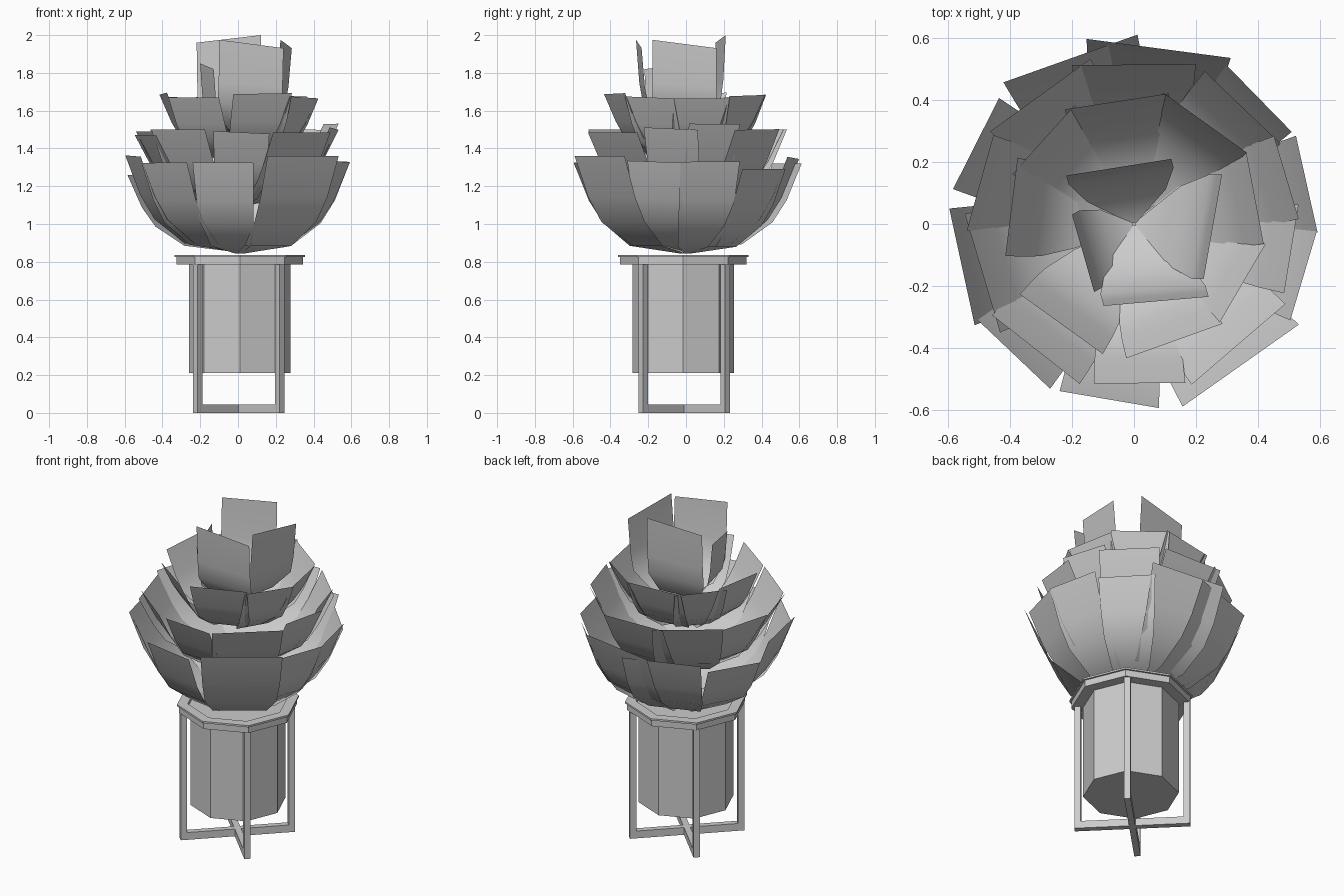
import bpy, bmesh, math, random
from mathutils import Vector

if "Cube" in bpy.data.objects:
    bpy.data.objects.remove(bpy.data.objects["Cube"])

random.seed(4)


def finish(name, bm, smooth=False):
    me = bpy.data.meshes.new(name)
    bm.to_mesh(me)
    bm.free()
    ob = bpy.data.objects.new(name, me)
    bpy.context.collection.objects.link(ob)
    if smooth:
        for p in me.polygons:
            p.use_smooth = True
    return ob


def lathe(name, profile, cx=0.01, cy=-0.015, n=8):
    """Octagonal turned solid; the profile starts and ends with caps."""
    bm = bmesh.new()
    rings = []
    for r, z in profile:
        rings.append([bm.verts.new((cx + r * math.cos(2 * math.pi * i / n),
                                    cy + r * math.sin(2 * math.pi * i / n), z)) for i in range(n)])
    for a, b in zip(rings, rings[1:]):
        for i in range(n):
            j = (i + 1) % n
            bm.faces.new((a[i], a[j], b[j], b[i]))
    bm.faces.new(rings[0][::-1])
    bm.faces.new(rings[-1])
    return finish(name, bm)


def box(name, size, at, turn):
    """Box placed along a direction turned around the stand centre."""
    bm = bmesh.new()
    bmesh.ops.create_cube(bm, size=1)
    bmesh.ops.scale(bm, vec=size, verts=bm.verts)
    bmesh.ops.translate(bm, vec=at, verts=bm.verts)
    ob = finish(name, bm)
    ob.rotation_euler.z = turn
    ob.location = (0.003, -0.01, 0)
    return ob


# Faceted pot with rim and soil
lathe("pot", [(0.269, 0.21), (0.269, 0.785), (0.335, 0.785), (0.335, 0.825),
              (0.346, 0.825), (0.346, 0.836), (0.285, 0.836), (0.285, 0.815)])

# Stand: four legs on the diagonals and a crossed base
for i in range(4):
    box(f"stand_leg_{i}", (0.036, 0.036, 0.79), (0.307, 0, 0.395), math.radians(45 + 90 * i))
for i in range(2):
    box(f"stand_cross_bar_{i}", (0.61, 0.036, 0.045), (0, 0, 0.0225), math.radians(45 + 90 * i))


def leaf(name, angle, half, tip, radius, base, shape, yaw=0.0, tilt=0.0):
    """Folded leaf strip; shape = (radius fraction, height fraction, width fraction)."""
    a, b = math.radians(angle), math.radians(angle + yaw)
    out = Vector((math.cos(a), math.sin(a), 0))
    side = Vector((-math.sin(b), math.cos(b), 0))
    bm = bmesh.new()
    rows = []
    for fr, fz, fw in shape:
        row = []
        for s in (-1, 1):
            p = out * radius * fr + side * s * half * fw
            p.z = base + (tip - base) * fz - s * tilt * fz
            row.append(bm.verts.new(p))
        rows.append(row)
    for p, q in zip(rows, rows[1:]):
        bm.faces.new((p[0], q[0], q[1], p[1]))
    finish(name, bm, True)


LOWER = [(0.03, 0, 0.1), (0.46, 0.08, 0.66), (0.73, 0.33, 0.87), (0.86, 0.58, 0.94), (1, 1, 1)]
MIDDLE = [(0.03, 0, 0.1), (0.45, 0.11, 0.65), (0.71, 0.34, 0.9), (0.84, 0.59, 0.96), (1, 1, 1)]
CROWN = [(0.02, 0, 0.05), (0.5, 0.1, 0.75), (0.85, 0.33, 1), (0.93, 0.55, 1), (1, 1, 1)]

# Leaf tiers: base height, tip radius, shape, then (angle, half width, tip height)
tiers = [
    ("lower_leaf", 0.85, 0.573, LOWER,
     [(262, .163, 1.325), (-53, .23, 1.36), (-17, .15, 1.33), (13, .16, 1.33), (46, .16, 1.29),
      (82, .235, 1.35), (111, .23, 1.32), (153, .165, 1.265), (194, .193, 1.36), (227, .165, 1.325)]),
    ("middle_leaf", 1.09, 0.515, MIDDLE,
     [(-88, .148, 1.485), (-49, .20, 1.485), (-9, .145, 1.505), (17, .14, 1.53), (47, .17, 1.5),
      (90, .20, 1.5), (126, .20, 1.5), (165, .16, 1.49), (198, .20, 1.47), (232, .18, 1.5)]),
    ("upper_leaf", 1.33, 0.40, MIDDLE,
     [(234, .165, 1.67), (-71, .165, 1.69), (-29, .15, 1.67), (12, .15, 1.665), (55, .165, 1.68),
      (98, .17, 1.68), (137, .15, 1.67), (172, .16, 1.69)]),
]
for name, base, radius, shape, leaves in tiers:
    for i, (ang, half, tip) in enumerate(leaves):
        leaf(f"{name}_{i}", ang, half, tip, radius, base + random.uniform(-0.01, 0.01), shape,
             random.uniform(-2, 1), random.uniform(-0.004, 0.008))

# Upright crown of four leaves: angle, half width, tip height, radius, yaw, tilt
for i, (ang, half, tip, r, yaw, tilt) in enumerate([
        (-74, .17, 1.953, .26, -11, .022), (-2, .172, 1.953, .255, -8, .022),
        (105, .172, 1.98, .19, -6, .02), (210, .13, 1.835, .19, -14, .015)]):
    leaf(f"crown_leaf_{i}", ang, half, tip, r, 1.47, CROWN, yaw, tilt)
